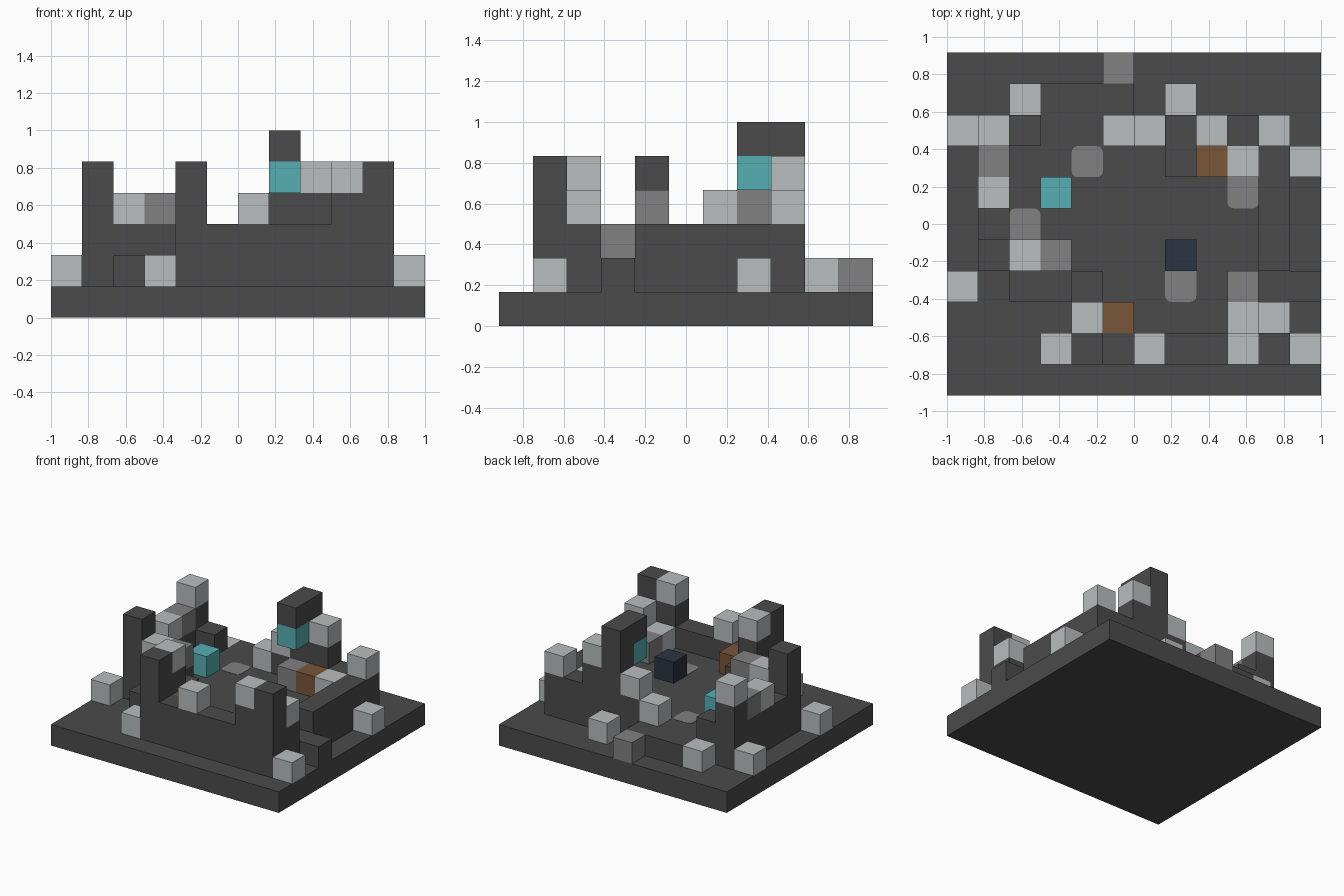
import bpy, bmesh
from mathutils import Vector

if "Cube" in bpy.data.objects:
    bpy.data.objects.remove(bpy.data.objects["Cube"])

U = 1 / 6                      # size of one block
NX, NY = 12, 11                # blocks across the base


def material(name, r, g, b):
    m = bpy.data.materials.new(name)
    m.use_nodes = True
    m.diffuse_color = (r, g, b, 1)
    m.node_tree.nodes["Principled BSDF"].inputs["Base Color"].default_value = (r, g, b, 1)
    return m


dark = material("dark stone", .07, .07, .07)
light = material("pale stone", .48, .51, .515)
grey = material("mid grey stone", .22, .22, .22)
teal = material("teal crystal", .095, .43, .456)
brown = material("brown wood", .19, .093, .04)
navy = material("navy block", .025, .034, .054)

blocks = {}                    # (column, row, layer) -> part name
mats = {}


def fill(part, mat, xs, ys, zs):
    mats[part] = mat
    for x in range(xs[0], xs[1] + 1):
        for y in range(ys[0], ys[1] + 1):
            for z in range(zs[0], zs[1] + 1):
                blocks[x, y, z] = part


def stone(part, mat, x, y, z):
    fill(part, mat, (x, x), (y, y), (z, z))


# Base slab and raised courtyard floor
fill("base", dark, (0, NX - 1), (0, NY - 1), (0, 0))
fill("courtyard_floor", dark, (2, 9), (4, 8), (1, 1))
fill("courtyard_floor", dark, (4, 9), (1, 3), (1, 1))
fill("courtyard_floor", dark, (3, 5), (9, 9), (1, 1))

# Outer steps
fill("left_step", dark, (10, 11), (3, 3), (1, 1))
fill("right_step", dark, (2, 3), (3, 3), (1, 1))

# Ruined walls
fill("front_wall", dark, (4, 10), (1, 1), (1, 2))
fill("front_wall", dark, (4, 4), (2, 3), (1, 2))
fill("front_wall", dark, (10, 10), (2, 2), (1, 2))
fill("left_wall", dark, (10, 10), (4, 8), (1, 2))
fill("back_wall", dark, (6, 9), (8, 8), (1, 2))
fill("back_wall", dark, (2, 2), (8, 8), (1, 2))
fill("right_wall", dark, (1, 1), (4, 8), (1, 2))
fill("right_wall", dark, (2, 3), (4, 4), (1, 2))

# Standing pillars
for x, y, top in ((4, 1, 4), (10, 1, 4), (9, 1, 3), (4, 2, 3),
                  (1, 4, 4), (1, 8, 3), (8, 8, 3), (7, 8, 5)):
    fill("pillars", dark, (x, x), (y, y), (3, top))

# Arm of the back pillar with a hanging crystal
stone("pillar_arm", dark, 7, 7, 5)
stone("hanging_crystal", teal, 7, 7, 4)
stone("floor_crystal", teal, 3, 6, 2)

# Pale stones lying on the base
for x, y in ((0, 3), (3, 1), (11, 1), (11, 7), (7, 9), (2, 9), (0, 8)):
    stone("fallen_stones", light, x, y, 1)
stone("fallen_grey_stone", grey, 5, 10, 1)

# Pale and grey stones set into the walls
for x, y, z in ((6, 1, 3), (9, 1, 4), (4, 2, 4), (9, 2, 2), (10, 2, 3),
                (2, 4, 3), (1, 6, 3), (1, 8, 4), (5, 8, 2), (6, 8, 3),
                (8, 8, 4), (10, 8, 3), (9, 7, 2)):
    stone("pale_wall_stones", light, x, y, z)
for x, y, z in ((3, 4, 3), (1, 7, 3), (9, 3, 2), (7, 7, 2)):
    stone("grey_wall_stones", grey, x, y, z)

# Furniture in the courtyard
stone("back_crate", brown, 8, 7, 2)
stone("front_crate", brown, 5, 2, 2)
stone("anvil", navy, 7, 4, 2)


def place(x, y, z):
    return Vector(((x - NX / 2) * U, (y - NY / 2) * U, z * U))


def finish(name, bm, mat):
    mesh = bpy.data.meshes.new(name)
    bm.to_mesh(mesh)
    bm.free()
    mesh.materials.append(mat)
    obj = bpy.data.objects.new(name, mesh)
    bpy.context.collection.objects.link(obj)


# Build each part from the block sides that are exposed
for part, mat in mats.items():
    bm = bmesh.new()
    for cell in [c for c, p in blocks.items() if p == part]:
        for axis in range(3):
            for side in (0, 1):
                near = list(cell)
                near[axis] += 2 * side - 1
                if tuple(near) in blocks:
                    continue
                ring = []
                for a, b in ((0, 0), (1, 0), (1, 1), (0, 1)):
                    p = list(cell)
                    p[axis] += side
                    p[(axis + 1) % 3] += a
                    p[(axis + 2) % 3] += b
                    ring.append(bm.verts.new(place(*p)))
                bm.faces.new(ring if side else ring[::-1])
    bmesh.ops.remove_doubles(bm, verts=bm.verts, dist=.001)
    bmesh.ops.dissolve_limit(bm, angle_limit=.01, verts=bm.verts, edges=bm.edges)
    finish(part, bm, mat)


# Worn paving slabs with rounded corners on their open sides
def paving(name, x, y, rounded):
    bm = bmesh.new()
    bmesh.ops.create_cube(bm, size=1)
    corners = [e for e in bm.edges
               if abs(e.verts[0].co.z - e.verts[1].co.z) > .5
               and (e.verts[0].co.y > 0) in rounded]
    bmesh.ops.bevel(bm, geom=corners, offset=.2, segments=4, profile=.5, affect='EDGES')
    bmesh.ops.scale(bm, vec=(U, U, .004), verts=bm.verts)
    bmesh.ops.translate(bm, vec=place(x + .5, y + .5, 2), verts=bm.verts)
    finish(name, bm, grey)


paving("centre_paving", 4, 7, (True, False))
paving("left_paving", 9, 6, (False,))
paving("right_paving", 2, 5, (True,))
paving("anvil_paving", 7, 3, (False,))
